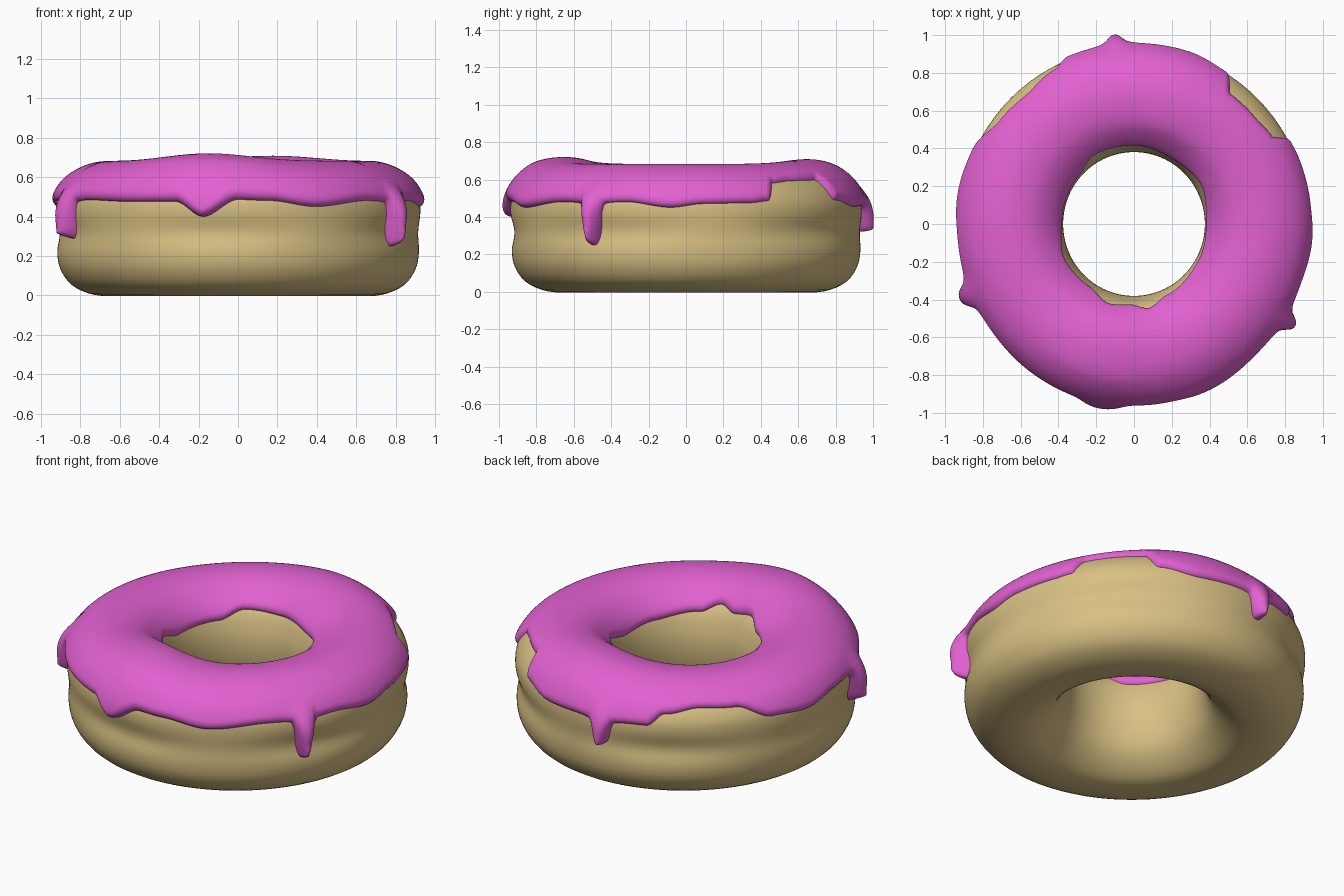
import bpy, math
from mathutils import Vector

if "Cube" in bpy.data.objects:
    bpy.data.objects.remove(bpy.data.objects["Cube"])

# Dough cross-section (radius, height), inner wall -> top -> outer wall -> base
PROFILE = [(.375, .34), (.388, .45), (.43, .55), (.53, .63), (.65, .655), (.76, .638),
           (.86, .58), (.915, .50), (.925, .42), (.909, .32), (.918, .22), (.90, .13),
           (.84, .05), (.73, .003), (.60, .0), (.51, .04), (.43, .12), (.39, .22)]
# Icing edge heights by azimuth in degrees
OUTER = [(6, .47), (22, .475), (28, .485), (32, .58), (40, .59), (53, .59), (58, .49), (72, .455),
         (88, .46), (112, .465), (118, .53), (130, .56), (143, .55), (156, .47), (170, .45),
         (185, .48), (212, .485), (235, .475), (250, .475), (259, .40), (270, .485), (280, .48),
         (295, .45), (315, .48), (340, .48), (355, .45)]
INNER = [(0, .48), (30, .53), (60, .51), (90, .53), (120, .54), (140, .49), (180, .48),
         (205, .53), (235, .52), (252, .56), (268, .545), (280, .57), (295, .53), (330, .50)]
# Drips: azimuth, extra length, half width in degrees, thickness
DRIPS = [(96, .125, 3.2, .04), (203, .18, 3.9, .05), (328, .215, 3.1, .055)]
SEG, ROWS, THICK, ROUND = 720, 64, .028, .042


def keyed(keys, a):
    ks = [(keys[-1][0] - 360, keys[-1][1])] + keys + [(keys[0][0] + 360, keys[0][1])]
    for (a0, v0), (a1, v1) in zip(ks, ks[1:]):
        if a0 <= a <= a1:
            f = (a - a0) / (a1 - a0)
            return v0 + (v1 - v0) * f * f * (3 - 2 * f)


def bump(a, centre, width, power=2):
    d = abs((a - centre + 180) % 360 - 180)
    return math.exp(-(d / width) ** power)


def smooth_loop(pts, steps):
    out, n = [], len(pts)
    for i in range(n):
        p0, p1, p2, p3 = (Vector(pts[(i + k) % n]) for k in (-1, 0, 1, 2))
        for s in range(steps):
            t = s / steps
            out.append(.5 * (2 * p1 + (p2 - p0) * t + (2 * p0 - 5 * p1 + 4 * p2 - p3) * t * t
                             + (3 * p1 - p0 - 3 * p2 + p3) * t ** 3))
    return out


curve = smooth_loop(PROFILE, 8)
N = len(curve)
length = [0]
for i in range(1, N):
    length.append(length[-1] + (curve[i] - curve[i - 1]).length)
top = max(range(N), key=lambda i: curve[i].y)


def arc_at_height(z, outer):
    rng = range(top, N - 1) if outer else range(0, top)
    for i in rng:
        za, zb = curve[i].y, curve[i + 1].y
        if min(za, zb) <= z <= max(za, zb) and za != zb:
            return length[i] + (length[i + 1] - length[i]) * (z - za) / (zb - za)


def sample(t):
    """Point and outward normal of the profile at arc length t."""
    lo, hi = 0, N - 2
    while lo < hi:
        mid = (lo + hi + 1) // 2
        lo, hi = (mid, hi) if length[mid] <= t else (lo, mid - 1)
    f = (t - length[lo]) / (length[lo + 1] - length[lo])
    tan = lambda k: (curve[(k + 1) % N] - curve[k - 1]).normalized()
    d = tan(lo).lerp(tan(lo + 1), f).normalized()
    return curve[lo].lerp(curve[lo + 1], f), Vector((-d.y, d.x))


def place(p, a):
    """Turn a profile point to azimuth a, with the hand-made unevenness of the dough."""
    lift = max(0, min(1, (p.y - .45) / .2))
    z = p.y + lift * lift * (.038 * bump(a, 257, 26) + .026 * bump(a, 75, 28)
                             - .008 * bump(a, 140, 30))
    waist = math.exp(-((p.y - .32) / .07) ** 2) if p.x > .7 else 0
    r = p.x + waist * .008 * math.sin(math.radians(5 * a + 40))
    c, s = math.cos(math.radians(a)), math.sin(math.radians(a))
    return (r * c, r * s * 1.015, z)


def ring_mesh(name, columns, closed, color):
    n, m = len(columns), len(columns[0])
    verts = [v for col in columns for v in col]
    faces = []
    for i in range(n):
        k = (i + 1) % n
        for j in range(m if closed else m - 1):
            l = (j + 1) % m
            faces.append((i * m + j, i * m + l, k * m + l, k * m + j))
    me = bpy.data.meshes.new(name)
    me.from_pydata(verts, [], faces)
    me.shade_smooth()
    mat = bpy.data.materials.new(name)
    mat.diffuse_color = color
    mat.use_nodes = True
    mat.node_tree.nodes["Principled BSDF"].inputs["Base Color"].default_value = mat.diffuse_color
    me.materials.append(mat)
    bpy.context.collection.objects.link(bpy.data.objects.new(name, me))


# Dough ring
ring_mesh("dough", [[place(p, i * 2) for p in curve[::2]] for i in range(180)],
          True, (.69, .53, .23, 1))

# Icing edges, measured along the dough profile
angles = [i * 360 / SEG for i in range(SEG)]
inner = [arc_at_height(keyed(INNER, a), False) for a in angles]
outer = []
for a in angles:
    z = keyed(OUTER, a)
    for c, drop, w, _ in DRIPS:
        z -= drop * bump(a, c, w, 4) + .015 * bump(a, c, w * 1.8)
    outer.append(arc_at_height(z, True))
STEP = .93 * math.tau / SEG


def edge_distance(i, t):
    """Distance on the surface from column i, arc t, to the outer icing edge."""
    best = ROUND
    for k in range(-7, 7):
        y0, y1 = outer[(i + k) % SEG] - t, outer[(i + k + 1) % SEG] - t
        x0, dy = k * STEP, y1 - y0
        f = -(x0 * STEP + y0 * dy) / (STEP * STEP + dy * dy)
        f = max(0, min(1, f))
        best = min(best, math.hypot(x0 + f * STEP, y0 + f * dy))
    return best


# Icing coat: follows the dough with a rounded lip and thicker, straight-hanging drips
columns = []
for i, a in enumerate(angles):
    col = []
    drip = sum(bump(a, c, w * 1.2) for c, _, w, _ in DRIPS)
    swell = sum(s * bump(a, c, w * 1.2) for c, _, w, s in DRIPS) + .012 * bump(a, 259, 9)
    front = .016 * bump(a, 262, 38)
    for j in range(ROWS):
        u = (1 - math.cos(math.pi * j / (ROWS - 1))) / 2
        t = inner[i] + (outer[i] - inner[i]) * u
        d = min(edge_distance(i, t), t - inner[i])
        f = math.sqrt(max(0, 1 - (1 - min(d / ROUND, 1)) ** 2))
        p, n = sample(t)
        low = max(0, min(1, (.58 - p.y) / .18)) if p.x > .7 else 0
        low = low * low * (3 - 2 * low)
        side = max(0, min(1, (p.x - .7) / .2))
        hang = drip * max(0, .925 - p.x) if p.y < .42 else 0
        out = THICK + .008 + (swell + hang) * low + front * side
        col.append(place(p + n * (-.008 + out * f), a))
    columns.append(col)
ring_mesh("icing", columns, False, (.76, .12, .64, 1))
